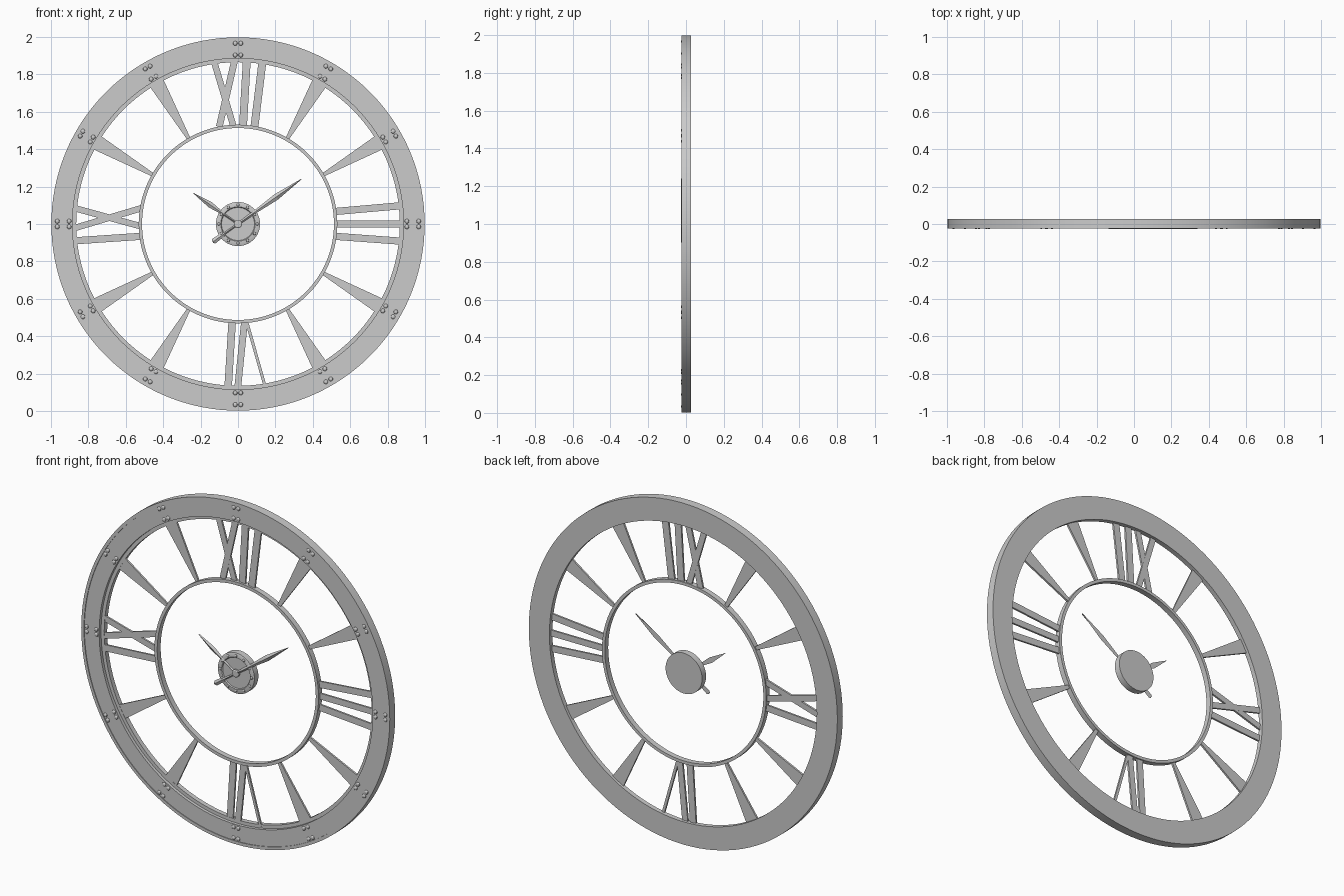
import bpy, bmesh, math
from mathutils import Vector

if "Cube" in bpy.data.objects:
    bpy.data.objects.remove(bpy.data.objects["Cube"])

CZ = 1.0      # clock centre height
SEG = 128


def finish(bm, name, smooth=True):
    bmesh.ops.recalc_face_normals(bm, faces=bm.faces[:])
    me = bpy.data.meshes.new(name)
    bm.to_mesh(me)
    bm.free()
    ob = bpy.data.objects.new(name, me)
    bpy.context.collection.objects.link(ob)
    ob.location.z = CZ
    if smooth:
        bpy.ops.object.select_all(action='DESELECT')
        bpy.context.view_layer.objects.active = ob
        ob.select_set(True)
        bpy.ops.object.shade_smooth_by_angle(angle=math.radians(30))
    return ob


def lathe(name, profile, seg=SEG):
    """Spin a closed (radius, y) profile about the y axis; radius 0 gives a solid disc."""
    bm = bmesh.new()
    n = len(profile)
    rings = []
    for i in range(seg):
        a = math.tau * i / seg
        rings.append([bm.verts.new((r * math.cos(a), y, r * math.sin(a))) for r, y in profile])
    for i in range(seg):
        p, q = rings[i], rings[(i + 1) % seg]
        for j in range(n):
            k = (j + 1) % n
            if profile[j][0] > 0 or profile[k][0] > 0:
                bm.faces.new((p[j], p[k], q[k], q[j]))
    bmesh.ops.remove_doubles(bm, verts=bm.verts[:], dist=1e-6)
    return finish(bm, name)


def bar(bm, a, b, wa, wb, y0, y1):
    """Tapered flat strip from a to b in the x-z plane."""
    a, b = Vector(a), Vector(b)
    d = (b - a).normalized()
    s = Vector((-d.y, d.x))
    pts = [a + s * wa / 2, b + s * wb / 2, b - s * wb / 2, a - s * wa / 2]
    f = [bm.verts.new((p.x, y0, p.y)) for p in pts]
    k = [bm.verts.new((p.x, y1, p.y)) for p in pts]
    bm.faces.new(f)
    bm.faces.new(k[::-1])
    for i in range(4):
        j = (i + 1) % 4
        bm.faces.new((f[i], f[j], k[j], k[i]))


def polar(r, deg):
    a = math.radians(deg)
    return (r * math.cos(a), r * math.sin(a))


def hand(name, deg, sections, yb, yf):
    """Ridged blade: sections are (distance, half width)."""
    bm = bmesh.new()
    a = math.radians(deg)
    d = Vector((math.cos(a), 0, math.sin(a)))
    s = Vector((-math.sin(a), 0, math.cos(a)))
    rows = []
    for t, w in sections:
        rows.append([bm.verts.new(d * t + s * w + Vector((0, yb, 0))),
                     bm.verts.new(d * t + Vector((0, yf, 0))),
                     bm.verts.new(d * t - s * w + Vector((0, yb, 0)))])
    for p, q in zip(rows, rows[1:]):
        for j in range(3):
            k = (j + 1) % 3
            bm.faces.new((p[j], p[k], q[k], q[j]))
    bm.faces.new(rows[0])
    bm.faces.new(rows[-1])
    return finish(bm, name, False)


def domes(name, points, radius, y):
    """Round rivet heads."""
    bm = bmesh.new()
    for x, z in points:
        res = bmesh.ops.create_uvsphere(bm, u_segments=12, v_segments=8, radius=radius)
        for v in res['verts']:
            v.co = Vector((v.co.x + x, v.co.y * 0.6 + y, v.co.z + z))
    return finish(bm, name)


# Outer rim with front lip and recessed inner ledge
lathe("outer_rim", [(0.998, -0.023), (0.98, -0.023), (0.98, -0.019), (0.885, -0.019),
                    (0.885, -0.001), (0.865, -0.001), (0.865, 0.027), (0.998, 0.027)])

# Inner ring
lathe("inner_ring", [(0.531, -0.014), (0.513, -0.014), (0.513, 0.018), (0.531, 0.018)])

# Hour strokes at the four quarters
strokes = {
    "top": [((-0.13, 0.875), (-0.025, 0.525), 0.034), ((-0.018, 0.875), (-0.10, 0.52), 0.036),
            ((0.047, 0.875), (0.027, 0.525), 0.042), ((0.131, 0.87), (0.088, 0.52), 0.042)],
    "right": [((0.875, 0.098), (0.52, 0.067), 0.038), ((0.88, 0.0), (0.52, 0.0), 0.036),
              ((0.875, -0.092), (0.52, -0.066), 0.038)],
    "bottom": [((-0.053, -0.875), (-0.031, -0.52), 0.04), ((-0.002, -0.88), (0.035, -0.52), 0.036),
               ((0.144, -0.865), (0.046, -0.52), 0.016)],
    "left": [((-0.875, 0.085), (-0.52, -0.012), 0.034), ((-0.875, -0.022), (-0.515, 0.085), 0.034),
             ((-0.875, -0.09), (-0.52, -0.066), 0.038)],
}
for side, items in strokes.items():
    bm = bmesh.new()
    for i, (a, b, w) in enumerate(items):
        o = i * 0.0006      # tiny offset so crossing strokes stay distinct
        bar(bm, a, b, w, w, 0.0 - o, 0.011 - o)
    finish(bm, side + "_hour_strokes", False)

# Tapered hour markers
bm = bmesh.new()
for h in range(12):
    if h % 3:
        bar(bm, polar(0.52, h * 30), polar(0.875, h * 30), 0.018, 0.083, 0.0, 0.011)
finish(bm, "hour_wedges", False)

# Rivet pairs on the rim
pts = []
for h in range(12):
    for r in (0.966, 0.903):
        for t in (-0.015, 0.015):
            pts.append(polar(r, h * 30 + math.degrees(t / r)))
domes("rim_rivets", pts, 0.012, -0.019)

# Hub with raised bezel and rivets
lathe("hub", [(0.0, 0.020), (0.118, 0.020), (0.118, -0.017), (0.112, -0.020), (0.092, -0.020),
              (0.088, -0.014), (0.0, -0.014)], 64)
domes("hub_rivets", [polar(0.102, h * 30) for h in range(12)], 0.008, -0.020)

# Hands and centre cap
hand("minute_hand", 35.3, [(-0.166, 0.008), (-0.158, 0.015), (-0.10, 0.012), (-0.085, 0.006),
                           (0.0, 0.006), (0.07, 0.009), (0.10, 0.008), (0.25, 0.017),
                           (0.417, 0.0015)], -0.020, -0.027)
hand("hour_hand", 145.3, [(0.0, 0.005), (0.09, 0.006), (0.18, 0.016), (0.29, 0.0015)],
     -0.018, -0.025)
lathe("centre_cap", [(0.0, -0.012), (0.022, -0.012), (0.022, -0.024), (0.017, -0.027),
                     (0.0, -0.027)], 32)
